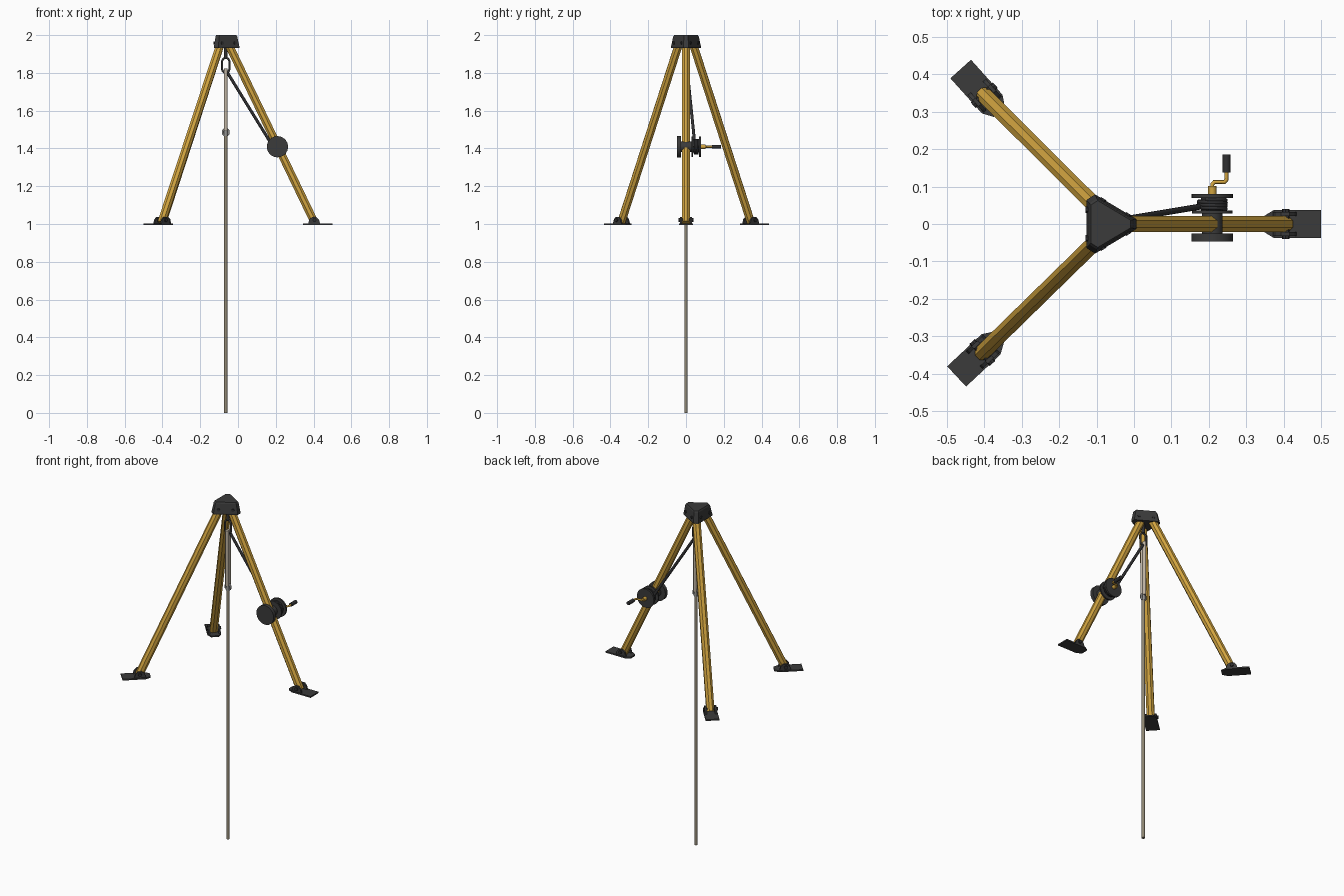
import bpy, bmesh, math
from math import sin, cos, radians
from mathutils import Vector, Matrix

if "Cube" in bpy.data.objects:
    bpy.data.objects.remove(bpy.data.objects["Cube"])


def material(name, r, g, b):
    m = bpy.data.materials.new(name)
    m.use_nodes = True
    m.diffuse_color = (r, g, b, 1)
    m.node_tree.nodes["Principled BSDF"].inputs["Base Color"].default_value = (r, g, b, 1)
    return m


DARK = material("dark grey metal", 0.043, 0.043, 0.043)
BLACK = material("black rubber", 0.03, 0.03, 0.032)
GOLD = material("gold aluminium", 0.64, 0.37, 0.05)
STEEL = material("grey steel", 0.29, 0.29, 0.28)
ROPE = material("grey brown rope", 0.28, 0.245, 0.175)
SLING = material("tan sling", 0.53, 0.46, 0.37)


def finish(name, bm, mat, smooth=False):
    bmesh.ops.recalc_face_normals(bm, faces=bm.faces)
    mesh = bpy.data.meshes.new(name)
    bm.to_mesh(mesh)
    bm.free()
    mesh.materials.append(mat)
    ob = bpy.data.objects.new(name, mesh)
    bpy.context.collection.objects.link(ob)
    if smooth:
        bpy.ops.object.select_all(action="DESELECT")
        ob.select_set(True)
        bpy.context.view_layer.objects.active = ob
        bpy.ops.object.shade_smooth_by_angle(angle=radians(40))
    return ob


def loft(name, rings, mat, smooth=False):
    """Skin a list of equal point rings and cap both ends."""
    bm = bmesh.new()
    rows = [[bm.verts.new(p) for p in ring] for ring in rings]
    n = len(rows[0])
    for a, b in zip(rows, rows[1:]):
        for i in range(n):
            bm.faces.new((a[i], a[(i + 1) % n], b[(i + 1) % n], b[i]))
    bm.faces.new(rows[0])
    bm.faces.new(rows[-1])
    return finish(name, bm, mat, smooth)


def circle(r, n, turn=0.0):
    angles = [math.tau * (i + turn) / n for i in range(n)]
    return [(r * cos(t), r * sin(t)) for t in angles]


def rod(name, a, b, shape, mat, smooth=True):
    """Extrude a flat shape from point a to point b."""
    a, b = Vector(a), Vector(b)
    rot = (b - a).to_track_quat("Z", "Y")
    rings = [[p + rot @ Vector((x, y, 0)) for x, y in shape] for p in (a, b)]
    return loft(name, rings, mat, smooth)


def wire(name, points, radius, mat, cyclic=False):
    cu = bpy.data.curves.new(name, "CURVE")
    cu.dimensions = "3D"
    cu.bevel_depth = radius
    cu.bevel_resolution = 2
    cu.use_fill_caps = True
    sp = cu.splines.new("POLY")
    sp.points.add(len(points) - 1)
    for sp_point, p in zip(sp.points, points):
        sp_point.co = (*p, 1)
    sp.use_cyclic_u = cyclic
    cu.materials.append(mat)
    ob = bpy.data.objects.new(name, cu)
    bpy.context.collection.objects.link(ob)
    return ob


def oval(cx, cz, rx, straight, n=24):
    pts = []
    for i in range(n):
        t = math.tau * (i + 0.5) / n
        pts.append((cx + rx * cos(t), 0, cz + rx * sin(t) + math.copysign(straight, sin(t))))
    return pts


# Head: tapered three-cornered block with a small top chamfer
half = [(0.007, 0.013), (-0.104, 0.079), (-0.127, 0.064)]
outline = half + [(x, -y) for x, y in reversed(half)]
head_rings = []
for z, s in ((1.932, 1.0), (1.94, 1.0), (1.992, 0.86), (2.0, 0.79)):
    head_rings.append([(-0.07 + (x + 0.07) * s, y * s, z) for x, y in outline])
loft("head", head_rings, DARK)

# Head bolts, two on each long side
base = [Vector((x, y, 0)) for x, y in outline]
for k, (i, j) in enumerate(((0, 1), (2, 3), (4, 5))):
    a, b = base[i], base[j]
    out = (b - a).cross(Vector((0, 0, 1))).normalized()
    if out.dot((a + b) / 2 - Vector((-0.07, 0, 0))) < 0:
        out = -out
    for t in (0.2, 0.8):
        p = a.lerp(b, t) + Vector((0, 0, 1.958)) - out * 0.014
        rod(f"head_bolt_{k}", p, p + out * 0.016, circle(0.0085, 6), BLACK, False)


def foot(name, pivot, angle):
    place = Matrix.Translation((pivot[0], pivot[1], 1.0)) @ Matrix.Rotation(radians(angle), 4, "Z")

    def at(x, y, z):
        return place @ Vector((x, y, z))

    # Sole plate with a tapered heel
    sole = [(-0.06, -0.02), (-0.032, -0.037), (0.094, -0.037),
            (0.094, 0.037), (-0.032, 0.037), (-0.06, 0.02)]
    loft(name + "_sole", [[at(x, y, z) for x, y in sole] for z in (-0.005, 0.003)], DARK)
    # Two rounded clevis cheeks joined by a pin
    cheek = [(-0.034, 0.001), (0.03, 0.001), (0.024, 0.022), (0.01, 0.037),
             (-0.012, 0.037), (-0.026, 0.026)]
    for side in (-1, 1):
        loft(name + "_cheek", [[at(x, side * y, z) for x, z in cheek] for y in (0.022, 0.032)], DARK)
    rod(name + "_pin", at(0, -0.04, 0.021), at(0, 0.04, 0.021), circle(0.01, 8), BLACK, False)


# Octagonal legs and their feet
for name, top, bottom, angle in (
        ("left_leg", (-0.059, 0, 1.97), (0.405, 0, 1.008), 0),
        ("back_leg", (-0.087, 0.032, 1.97), (-0.400, 0.344, 1.008), 132),
        ("front_leg", (-0.087, -0.032, 1.97), (-0.405, -0.343, 1.008), 223)):
    rod(name, top, bottom, circle(0.0228, 8, 0.5), GOLD, False)
    foot(name + "_foot", bottom, angle)

# Hanging gear below the head
CX = -0.065
rod("eye_bolt", (CX, 0, 1.88), (CX, 0, 1.94), circle(0.009, 10), BLACK)
wire("carabiner", oval(CX, 1.84, 0.019, 0.02), 0.0055, DARK, True)
for y in (-0.009, 0.009):
    rod("sling_strand", (CX, y, 1.495), (CX, y, 1.822), circle(0.0098, 12), SLING)
wire("lower_ring", oval(CX, 1.485, 0.016, 0.002, 8), 0.006, STEEL, True)
rod("ring_collar", (CX, 0, 1.465), (CX, 0, 1.497), circle(0.011, 10), STEEL)
rod("main_rope", (CX, 0, 0), (CX, 0, 1.475), circle(0.009, 12), ROPE)

# Winch: discs and drum stacked along y
WX, WZ = 0.209, 1.409
for name, y0, y1, r, mat in (
        ("winch_cover", -0.047, -0.026, 0.056, DARK),
        ("winch_body", -0.03, 0.034, 0.028, DARK),
        ("drum_inner_flange", 0.028, 0.036, 0.054, DARK),
        ("drum_core", 0.03, 0.075, 0.03, BLACK),
        ("drum_outer_flange", 0.07, 0.08, 0.055, DARK),
        ("crank_hub", 0.078, 0.102, 0.011, GOLD)):
    rod(name, (WX, y0, WZ), (WX, y1, WZ), circle(r, 32), mat)

# Cable wound on the drum and running up to the carabiner
coil = []
for i in range(81):
    t = math.tau * i / 24
    coil.append((WX + 0.036 * cos(t), 0.041 + 0.025 * i / 80, WZ + 0.036 * sin(t)))
wire("wound_cable", coil, 0.0055, BLACK)
rod("winch_cable", (-0.055, 0.008, 1.80), (0.174, 0.046, 1.428), circle(0.008, 10), BLACK)

# Crank arm and grip
wire("crank_arm", [(WX, 0.095, WZ), (WX, 0.106, WZ), (WX + 0.005, 0.112, WZ),
                   (WX + 0.033, 0.112, WZ), (WX + 0.038, 0.118, WZ),
                   (WX + 0.038, 0.145, WZ)], 0.0055, GOLD)
rod("crank_grip", (WX + 0.038, 0.138, WZ), (WX + 0.038, 0.186, WZ), circle(0.0105, 14), BLACK)
